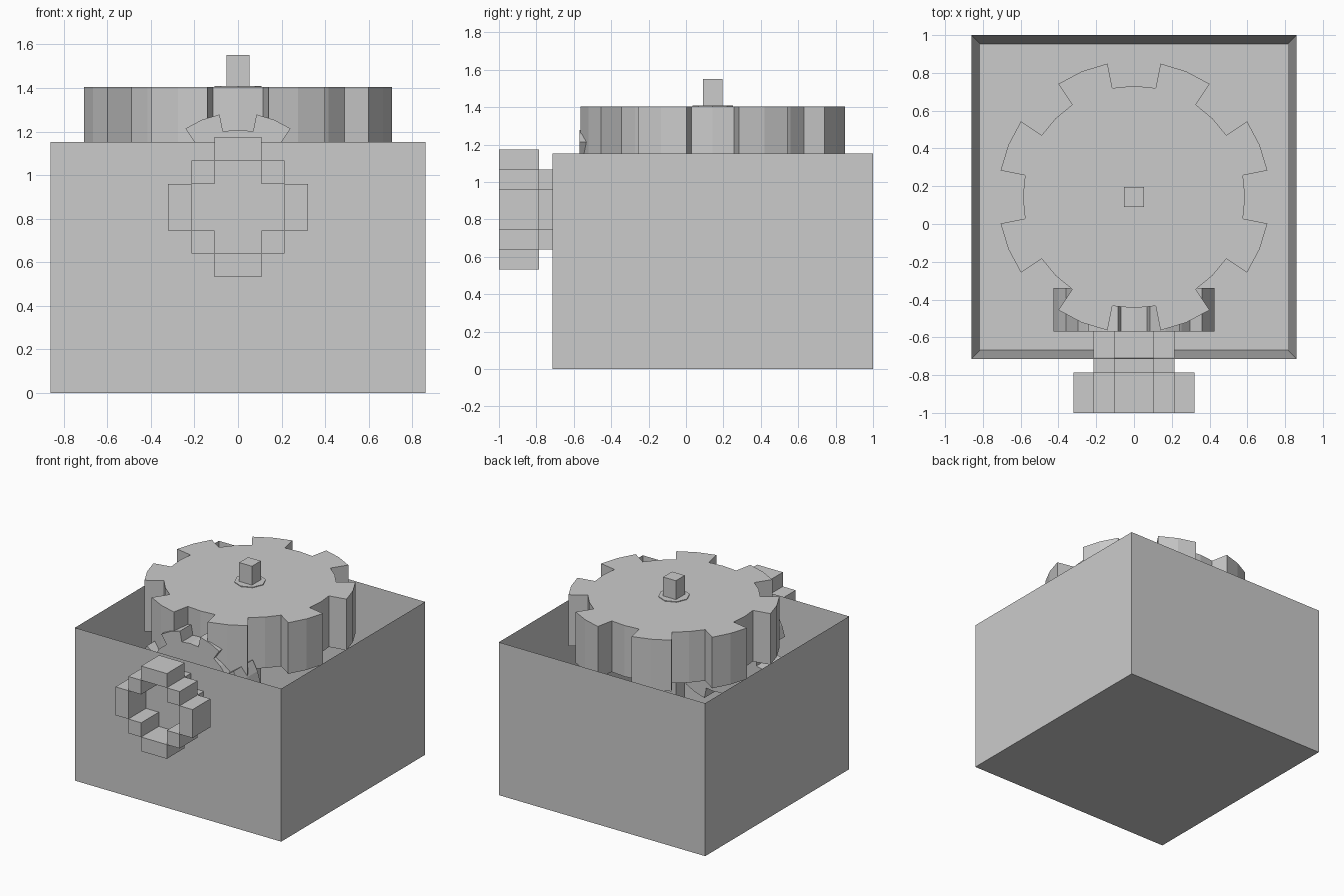
import bpy, bmesh, math
from mathutils import Matrix, Vector

if "Cube" in bpy.data.objects:
    bpy.data.objects.remove(bpy.data.objects["Cube"])

grey = bpy.data.materials.new("plain grey")
grey.diffuse_color = (0.6, 0.6, 0.6, 1)
grey.use_nodes = True
grey.node_tree.nodes["Principled BSDF"].inputs["Base Color"].default_value = grey.diffuse_color

def finish(bm, name):
    bmesh.ops.recalc_face_normals(bm, faces=bm.faces)
    me = bpy.data.meshes.new(name)
    bm.to_mesh(me)
    bm.free()
    me.materials.append(grey)
    ob = bpy.data.objects.new(name, me)
    bpy.context.collection.objects.link(ob)
    return ob

def prism(name, pts, depth, matrix):
    """Extrude a flat outline upwards, then place it."""
    bm = bmesh.new()
    f = bm.faces.new([bm.verts.new((x, y, 0)) for x, y in pts])
    r = bmesh.ops.extrude_face_region(bm, geom=[f])
    bmesh.ops.translate(bm, vec=(0, 0, depth),
                        verts=[v for v in r["geom"] if isinstance(v, bmesh.types.BMVert)])
    bm.transform(matrix)
    return finish(bm, name)

def blocks(name, boxes):
    """Several boxes, each given by its low and high corner."""
    bm = bmesh.new()
    for lo, hi in boxes:
        lo, hi = Vector(lo), Vector(hi)
        m = Matrix.Translation((lo + hi) / 2) @ Matrix.Diagonal((*(hi - lo), 1))
        bmesh.ops.create_cube(bm, size=1, matrix=m)
    return finish(bm, name)

def gear_outline(outer, inner):
    """Eight teeth on a 32-step circle, with a notch centred on +y."""
    pts = []
    for k in range(8):
        for step, r in ((-1, inner), (0, inner), (1, inner), (1, outer), (2, outer), (3, outer)):
            a = math.pi / 2 - (k * 4 + step) * math.pi / 16
            pts.append((r * math.cos(a), r * math.sin(a)))
    return pts

# Open box: outer shell with the top inset and pushed down to the floor
bm = bmesh.new()
bmesh.ops.create_cube(bm, size=1, matrix=Matrix.Translation((0, 0.143, 0.576))
                      @ Matrix.Diagonal((1.72, 1.714, 1.152, 1)))
top = max(bm.faces, key=lambda f: f.calc_center_median().z)
bmesh.ops.inset_region(bm, faces=[top], thickness=0.065)
bmesh.ops.translate(bm, verts=top.verts, vec=(0, 0, -1.087))
finish(bm, "box")

# Gears
CY, CZ = 0.143, 0.853
prism("top_gear", gear_outline(0.72, 0.588), 0.385, Matrix.Translation((0, CY, 1.02)))
prism("drive_gear", gear_outline(0.434, 0.355), 0.23,
      Matrix.Translation((0, -0.34, CZ)) @ Matrix.Rotation(math.pi / 2, 4, 'X'))

# Upright post and its hub
blocks("post", [((-0.053, CY - 0.053, 0.06), (0.053, CY + 0.053, 1.552))])
hub = [(0.109 * math.cos(math.pi * i / 4), 0.109 * math.sin(math.pi * i / 4)) for i in range(8)]
prism("post_hub", hub, 0.42, Matrix.Translation((0, CY, 0.99)))

# Stepped axle through the front wall
U = 0.107
plus = [(U, 2*U), (U, U), (2*U, U), (2*U, -U), (U, -U), (U, -2*U),
        (-U, -2*U), (-U, -U), (-2*U, -U), (-2*U, U), (-U, U), (-U, 2*U)]
prism("drive_axle", plus, 0.45,
      Matrix.Translation((0, -0.34, CZ)) @ Matrix.Rotation(math.pi / 2, 4, 'X'))

# Stepped ring handle
ring = []
for s in (-1, 1):
    for x0, x1, z0, z1 in ((-1, 1, 2, 3), (2, 3, -1, 1), (1, 2, 1, 2), (1, 2, -2, -1)):
        a, b = sorted((s * x0 * U, s * x1 * U))
        c, d = sorted((s * z0 * U, s * z1 * U))
        ring.append(((a, -1, CZ + c), (b, -0.787, CZ + d)))
blocks("ring_handle", ring)
